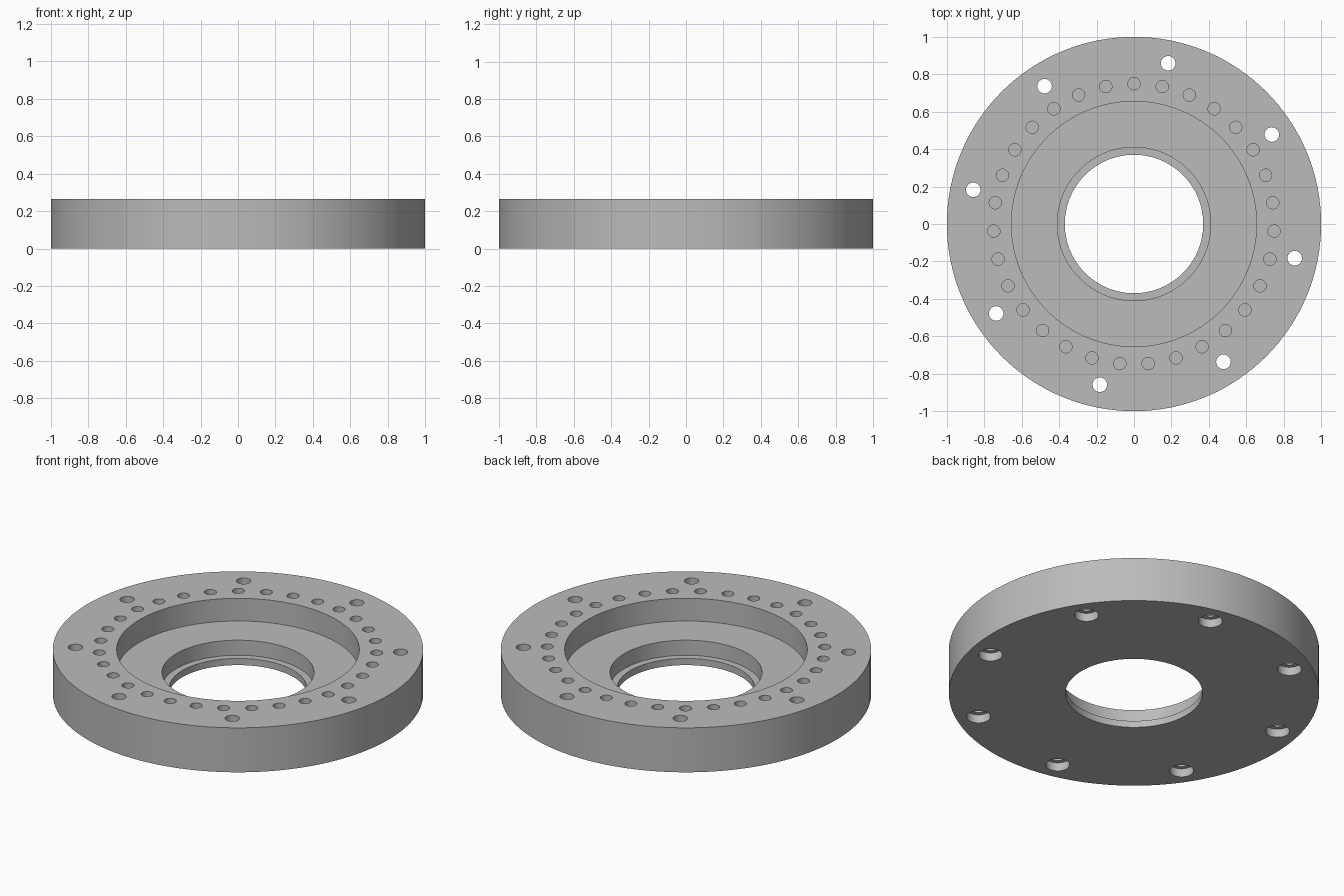
import bpy, bmesh, math

if "Cube" in bpy.data.objects:
    bpy.data.objects.remove(bpy.data.objects["Cube"])

H = 0.265  # plate thickness

metal = bpy.data.materials.new("grey_metal")
metal.diffuse_color = (0.5, 0.5, 0.5, 1)
metal.use_nodes = True
metal.node_tree.nodes["Principled BSDF"].inputs["Base Color"].default_value = metal.diffuse_color


def revolve(bm, profile, n, cx=0, cy=0, closed=False):
    """Revolve an (r, z) profile about a vertical axis; open profiles get end caps."""
    rings = [[bm.verts.new((cx + r * math.cos(2 * math.pi * i / n),
                            cy + r * math.sin(2 * math.pi * i / n), z))
              for i in range(n)] for r, z in profile]
    pairs = list(zip(rings, rings[1:]))
    if closed:
        pairs.append((rings[-1], rings[0]))
    else:
        bm.faces.new(rings[0])
        bm.faces.new(rings[-1])
    for a, b in pairs:
        for i in range(n):
            j = (i + 1) % n
            bm.faces.new((a[i], a[j], b[j], b[i]))


def make_object(name, bm):
    bmesh.ops.recalc_face_normals(bm, faces=bm.faces)
    mesh = bpy.data.meshes.new(name)
    bm.to_mesh(mesh)
    bm.free()
    obj = bpy.data.objects.new(name, mesh)
    bpy.context.collection.objects.link(obj)
    mesh.materials.append(metal)
    return obj


# flange ring: stepped pocket, bore and thin bottom lip
bm = bmesh.new()
revolve(bm, [(1, 0), (1, H), (0.655, H), (0.655, 0.13), (0.41, 0.13),
             (0.41, 0.04), (0.37, 0.04), (0.37, 0)], 128, closed=True)
flange = make_object("flange_ring", bm)

# hole cutters
bm = bmesh.new()
# eight through bolt holes, counterbored from below
for k in range(8):
    a = math.radians(78 - 45 * k)
    revolve(bm, [(0.065, -0.05), (0.065, 0.05), (0.039, 0.05), (0.039, H + 0.05)],
            32, 0.878 * math.cos(a), 0.878 * math.sin(a))
# ring of blind holes in the top face
for k in range(31):
    a = math.pi / 2 + 2 * math.pi * k / 31
    revolve(bm, [(0.033, 0.13), (0.033, H + 0.05)],
            24, 0.75 * math.cos(a), 0.75 * math.sin(a))
cutter = make_object("hole_cutter", bm)

# cut the holes and apply
mod = flange.modifiers.new("holes", 'BOOLEAN')
mod.operation = 'DIFFERENCE'
mod.solver = 'EXACT'
mod.object = cutter
bpy.context.view_layer.objects.active = flange
flange.select_set(True)
cutter.select_set(False)
bpy.ops.object.modifier_apply(modifier=mod.name)
bpy.data.objects.remove(cutter, do_unlink=True)

bpy.ops.object.shade_smooth_by_angle(angle=math.radians(30))
